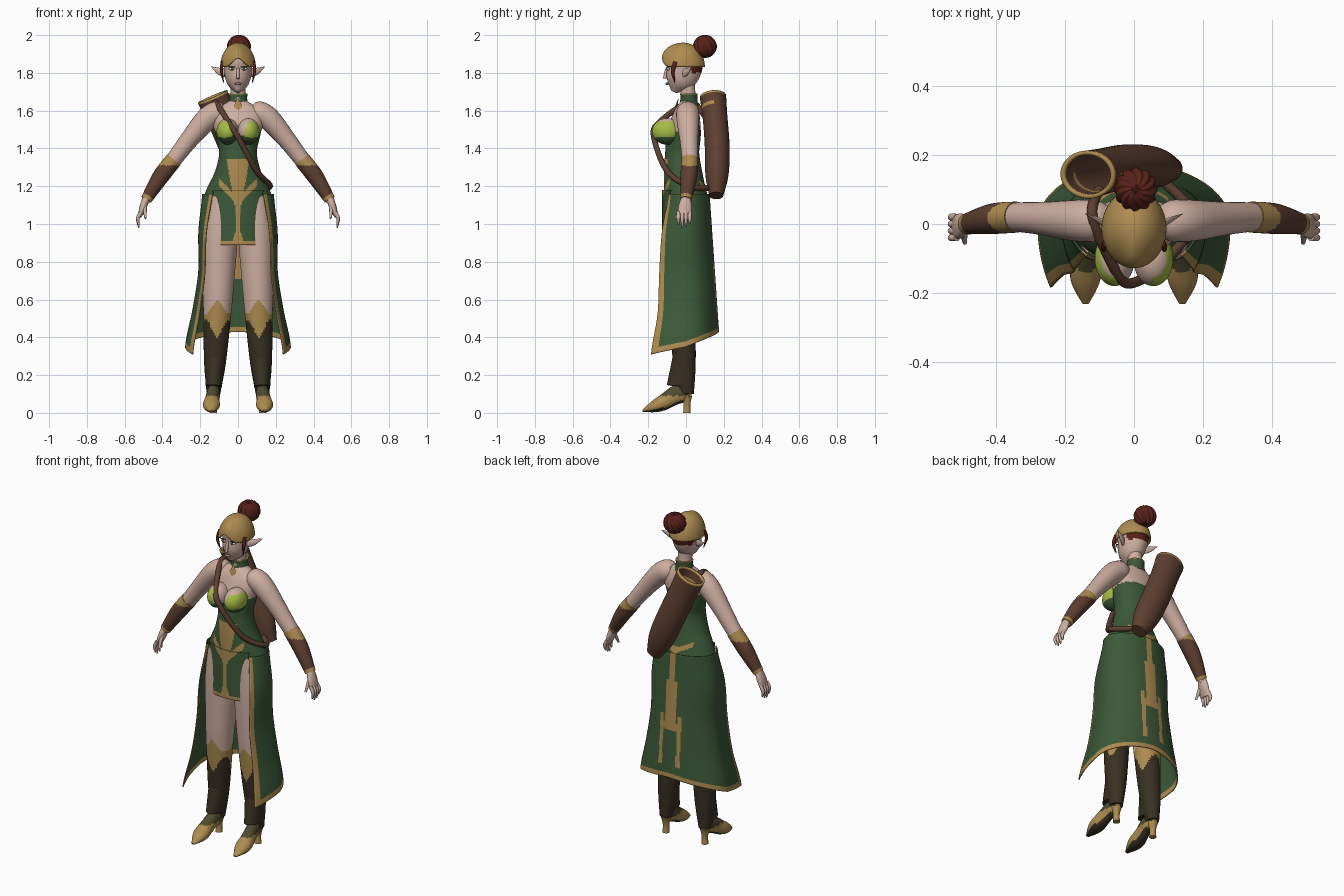
import bpy
import bmesh
from math import sin, cos, pi, radians, atan2
from mathutils import Vector

default_cube = bpy.data.objects.get("Cube")
if default_cube:
    bpy.data.objects.remove(default_cube)


def make_material(name, red, green, blue):
    material = bpy.data.materials.new(name)
    material.use_nodes = True
    colour = (red, green, blue, 1)
    material.diffuse_color = colour
    for node in material.node_tree.nodes:
        if node.type == "BSDF_PRINCIPLED":
            node.inputs["Base Color"].default_value = colour
    return material


skin = make_material("skin", .62, .43, .36)
green_cloth = make_material("green cloth", .045, .1, .04)
gold_trim = make_material("gold trim", .42, .26, .08)
lime_cloth = make_material("lime cloth", .38, .5, .06)
brown_leather = make_material("brown leather", .11, .05, .03)
dark_leather = make_material("dark leather", .04, .03, .016)
red_hair = make_material("red hair", .1, .016, .01)
olive_leather = make_material("olive leather", .08, .07, .03)
eye_white = make_material("eye white", .7, .7, .6)
lip_rose = make_material("lip rose", .42, .2, .17)


def surface(name, point, columns, rows, rule, closed=True, caps=False, mirror=False, solid=0):
    """Grid surface; rule is a material or a function of centre, normal, u and v."""
    bm = bmesh.new()
    count = columns if closed else columns + 1
    grid = [[bm.verts.new(point(i / columns, j / rows)) for i in range(count)] for j in range(rows + 1)]
    used = []

    def paint(verts, u, v):
        face = bm.faces.new(verts)
        face.normal_update()
        material = rule(face.calc_center_median(), face.normal, u, v) if callable(rule) else rule
        if material not in used:
            used.append(material)
        face.material_index = used.index(material)

    for j, (low, high) in enumerate(zip(grid, grid[1:])):
        for i in range(columns):
            k = (i + 1) % count
            paint((low[i], low[k], high[k], high[i]), (i + .5) / columns, (j + .5) / rows)
    if caps:
        paint(grid[0][::-1], 0, 0)
        if caps != "start":
            paint(grid[-1], 0, 1)
    bmesh.ops.remove_doubles(bm, verts=bm.verts, dist=.00001)
    mesh = bpy.data.meshes.new(name)
    bm.to_mesh(mesh)
    bm.free()
    for material in used:
        mesh.materials.append(material)
    mesh.shade_smooth()
    mesh.set_sharp_from_angle(angle=radians(50))
    part = bpy.data.objects.new(name, mesh)
    bpy.context.collection.objects.link(part)
    if solid:
        part.modifiers.new("thickness", "SOLIDIFY").thickness = solid
    if mirror:
        part.modifiers.new("mirror", "MIRROR")


def spline(values, t):
    """Smooth curve through evenly spaced numbers or vectors."""
    last = len(values) - 1
    i = min(int(t * last), last - 1)
    f = t * last - i
    p, q, r, s = (values[max(0, min(last, i + k))] for k in (-1, 0, 1, 2))
    return q + (r - p + (2 * p - 5 * q + 4 * r - s + (3 * (q - r) + s - p) * f) * f) * f / 2


def loft(name, path, widths, rule, depths=None, flat=1, sides=24, rings=30, across=(0, 1, 0), caps=True, **options):
    """Elliptical rings swept along a smooth path."""
    path = [Vector(p) for p in path]
    step = 1 / rings

    def point(u, v):
        along = spline(path, min(1, v + step)) - spline(path, max(0, v - step))
        side = Vector(across).cross(along).normalized()
        front = along.cross(side).normalized()
        width = spline(widths, v)
        depth = spline(depths, v) if depths else width * flat
        angle = 2 * pi * u
        return spline(path, v) + side * cos(angle) * width + front * sin(angle) * depth

    surface(name, point, sides, rings, rule, caps=caps, **options)


def ball(name, centre, radii, rule, sides=20, ripple=0, **options):
    """Ellipsoid, with optional swirling strands."""
    def point(u, v):
        turn, rise = 2 * pi * u, pi * (v - .5)
        size = 1 + ripple * cos(rise) * cos(12 * turn + 5 * rise)
        unit = (cos(turn) * cos(rise), sin(turn) * cos(rise), sin(rise))
        return Vector([c + r * d * size for c, r, d in zip(centre, radii, unit)])

    surface(name, point, sides, sides // 2, rule, **options)


# Embroidery shared by bodice, front panel and skirt
def embroidered(c):
    x, z = abs(c.x), c.z
    if c.y < 0:
        crest = 1.1 < z < 1.34 and x < .02 + (z - 1.1) / 6
        branch = x < .1 and abs(z - x - 1.12) < .02
        stem = x < max(.012, (1 - z) / 3)
        return crest or branch or (stem and z < 1.2)
    branch = x < .1 and abs(z - x / 2 - 1.17) < .014
    stem = .9 < z < 1.2 and x < .016
    block = .72 < z < 1 and x < .034
    rails = .5 < z < .8 and .045 < x < .07
    bar = x < .07 and abs(z - .73) < .02
    return branch or stem or block or rails or bar


def bodice_rule(c, normal, u, v):
    if c.z > 1.5 + c.y / 4:
        return skin
    return gold_trim if embroidered(c) else green_cloth


def bust_rule(c, normal, u, v):
    if c.z > 1.54 or (c.z > 1.47 and abs(c.x) < .03 + (c.z - 1.47) / 3):
        return skin
    return lime_cloth if c.z > 1.455 + abs(abs(c.x) - .075) / 4 else green_cloth


loft("torso", [(0, 0, 1.12), (0, -.02, 1.38), (0, .015, 1.65)], [.19, .165, .12, .1, .12, .14, .05],
     bodice_rule, depths=[.12, .11, .1, .09, .09, .07, .04], sides=120, rings=80)
ball("bust", (.056, -.1, 1.49), (.058, .08, .07), bust_rule, sides=60, mirror=True)


# Long skirt, open at the front, with a hem that dips towards the front corners
def skirt_point(u, v):
    sweep = 1 - 2 * u
    angle = pi / 2 + sweep * radians(120 + 14 * (1 - v) ** 3)
    hem = .43 - .12 * abs(sweep) ** 1.4
    depth = .125 + .05 * v if sin(angle) > 0 else spline([.135, .22, .27, .3, .37], v)
    width = spline([.19, .21, .21, .24, .28], v)
    return Vector((width * cos(angle), depth * sin(angle), 1.16 + (hem - 1.16) * v))


def skirt_rule(c, normal, u, v):
    border = abs(2 * u - 1) > .945 or v > .965
    return gold_trim if border or (c.y > 0 and embroidered(c)) else green_cloth


def panel_point(u, v):
    x = 1 - 2 * u
    bulge = x * x * (1 - v / 2) / 24
    return Vector((x * (.135 - .035 * v), bulge - .126, 1.18 - .29 * v))


def panel_rule(c, normal, u, v):
    border = (abs(2 * u - 1) > .88 and v > .2) or v > .93
    return gold_trim if border or embroidered(c) else green_cloth


surface("skirt", skirt_point, 150, 110, skirt_rule, closed=False, solid=.006)
surface("front_panel", panel_point, 60, 70, panel_rule, closed=False, solid=.005)


# Legs with tall pointed boots
def leg_rule(c, normal, u, v):
    point = abs(cos(1.5 * atan2(c.x - .11, -c.y - .02))) ** 3
    if c.z > .525 + .07 * point:
        return skin
    return gold_trim if c.z > .49 - .09 * point else dark_leather


def shoe_rule(c, normal, u, v):
    if normal.z < -.6:
        return dark_leather
    return olive_leather if c.z > .09 and c.y < .02 else gold_trim


loft("legs", [(.09, 0, 1.15), (.106, -.02, .62), (.13, 0, .1)], [.08, .095, .085, .073, .058, .036],
     leg_rule, depths=[.1, .1, .085, .07, .06, .042], sides=48, rings=90, mirror=True)
loft("boot_cuffs", [(.12, -.01, .32), (.128, -.03, .14)], [.054, .043], dark_leather,
     depths=[.055, .072], mirror=True)
loft("shoes", [(.14, -.23, .01), (.14, -.13, .05), (.13, -.04, .1), (.13, .03, .1)],
     [.01, .044, .036, .034, .01], shoe_rule, depths=[.005, .035, .046, .05, .02],
     across=(0, 0, 1), mirror=True)
loft("shoe_heels", [(.13, .005, .09), (.13, .005, 0)], [.028, .018, .02], gold_trim, mirror=True)


# Arms, bracers and hands
def bracer_rule(c, normal, u, v):
    cuff = v < .06 + .3 * sin(pi * u) ** 2 or v > .9
    return gold_trim if cuff else brown_leather


loft("arms", [(.07, .01, 1.6), (.17, .01, 1.55), (.37, .02, 1.3), (.49, 0, 1.12)],
     [.04, .06, .06, .048, .04, .033, .022], skin, mirror=True)
loft("bracers", [(.34, .02, 1.34), (.41, .015, 1.25), (.485, 0, 1.13)], [.045, .044, .03],
     bracer_rule, sides=32, mirror=True)
loft("palms", [(.485, 0, 1.14), (.52, -.01, 1.04)], [.02, .019, .01], skin,
     depths=[.024, .036, .034], mirror=True)
for finger, reach in enumerate((.05, .065, .06, .045)):
    y = .02 * finger - .04
    loft("finger", [(.513, y, 1.065), (.53, y, 1.03), (.525, y, 1.045 - reach)], [.01, .01, .004],
         skin, sides=10, rings=8, mirror=True)
loft("thumbs", [(.495, -.02, 1.1), (.49, -.055, 1.03)], [.013, .006], skin, sides=10, rings=8, mirror=True)


# Head, face and ears
def head_rule(c, normal, u, v):
    return red_hair if c.z > 1.8 and c.y > .025 else skin


loft("neck", [(0, .015, 1.6), (0, .005, 1.78)], [.05, .04, .042], skin)
loft("head", [(0, -.065, 1.7), (0, -.01, 1.82), (0, -.01, 1.94)], [.012, .06, .074, .075, .03],
     head_rule, depths=[.016, .074, .093, .093, .04], sides=40)
loft("nose", [(0, -.1, 1.83), (0, -.113, 1.77)], [.006, .009, .009], skin, sides=12)
ball("lips", (0, -.1, 1.742), (.019, .009, .007), lip_rose)
ball("eyes", (.031, -.094, 1.822), (.018, .008, .009), eye_white, mirror=True)
ball("irises", (.031, -.1, 1.822), (.007, .004, .008), green_cloth, mirror=True)
ball("eyelids", (.031, -.095, 1.832), (.02, .008, .003), dark_leather, mirror=True)
loft("ears", [(.066, -.01, 1.8), (.1, .01, 1.81), (.142, .03, 1.833)], [.024, .018, .001], skin,
     flat=.45, sides=14, mirror=True)


# Smooth cap of hair with a parted fringe, side locks and a swirled bun
def cap_point(u, v):
    turn, rise = 2 * pi * u, v * pi / 2
    hem = 1.832 + .045 * max(0, -sin(turn)) ** 10
    return Vector((.094 * cos(turn) * cos(rise), .114 * sin(turn) * cos(rise) - .014,
                   hem + (1.96 - hem) * sin(rise)))


surface("hair_cap", cap_point, 64, 20, gold_trim, solid=.008)
loft("side_locks", [(.083, -.055, 1.86), (.088, -.07, 1.81), (.076, -.06, 1.75)], [.008, .008, .002],
     red_hair, flat=1.4, sides=10, mirror=True)
ball("hair_bun", (.005, .1, 1.94), (.06, .06, .06), red_hair, sides=120, ripple=.06)


# Collar and pendant
def collar_rule(c, normal, u, v):
    return gold_trim if abs(v - .5) > .4 else green_cloth


loft("collar", [(0, .015, 1.625), (0, .015, 1.69)], [.057, .049, .05], collar_rule, flat=.92, sides=40)
loft("pendant", [(0, -.04, 1.665), (0, -.06, 1.585)], [.002, .022, .002], gold_trim, flat=.3, sides=4, rings=2)


# Quiver and shoulder strap
def quiver_rule(c, normal, u, v):
    patch = abs(v - .85) < .025 and u > .5
    return gold_trim if v > .96 or patch else brown_leather


loft("quiver", [(.1, .16, 1.15), (-.02, .165, 1.41), (-.135, .143, 1.675)], [.045, .075, .08, .08, .085],
     quiver_rule, flat=.82, sides=40, caps="start", solid=.012)
loft("strap", [(-.1, .1, 1.57), (-.12, .02, 1.645), (-.05, -.14, 1.54), (0, -.17, 1.46), (.1, -.1, 1.28),
               (.17, .02, 1.2), (.09, .12, 1.19)], [.015, .015], brown_leather,
     sides=14, rings=60, across=(1, 0, 1))
